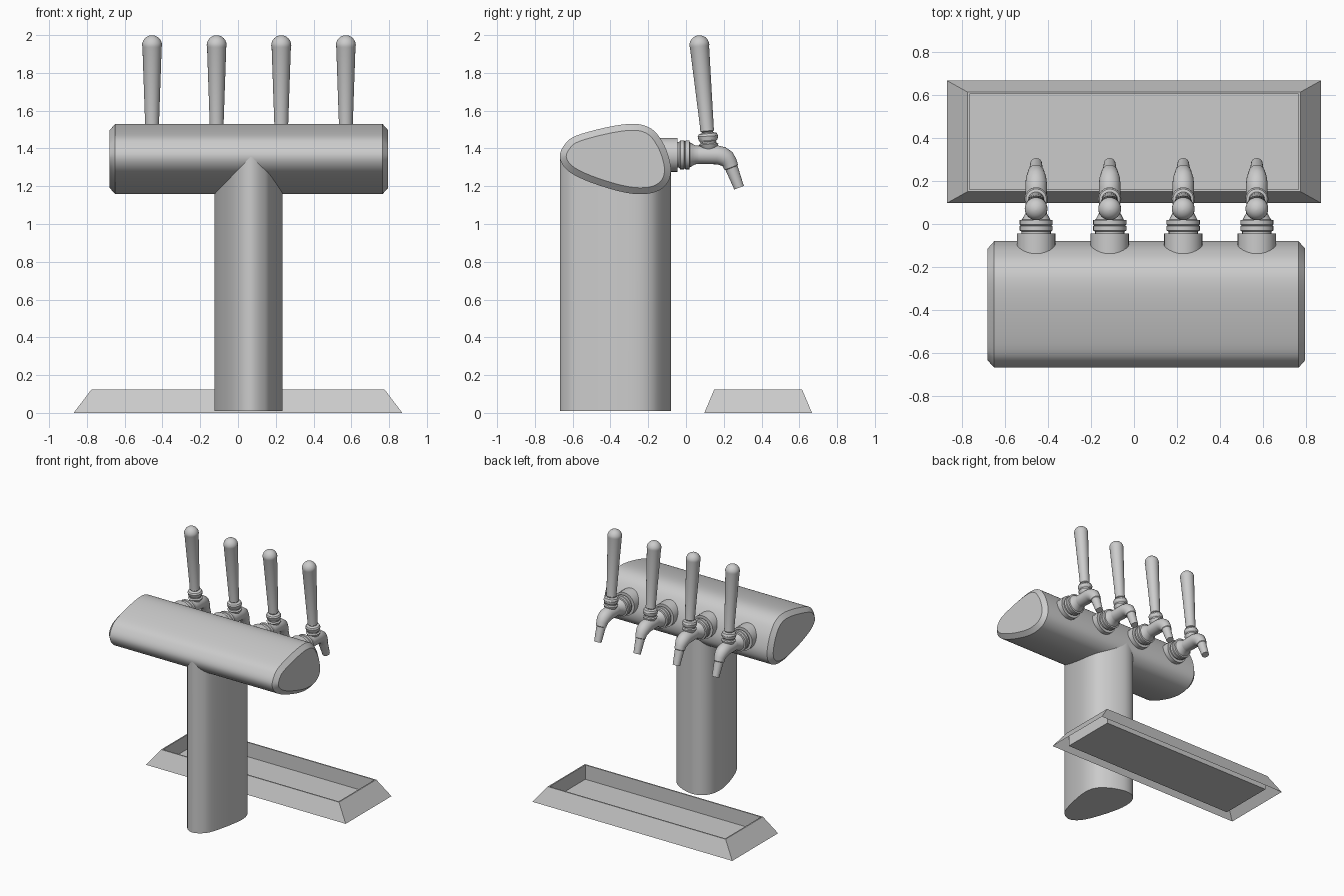
import bpy, bmesh, math
from mathutils import Vector

if "Cube" in bpy.data.objects:
    bpy.data.objects.remove(bpy.data.objects["Cube"])


def loft(name, rings, cap_start=True, cap_end=True, recalc=True):
    """Skin a list of equal-length vertex rings into a smooth-shaded object."""
    bm = bmesh.new()
    loops = [[bm.verts.new(p) for p in ring] for ring in rings]
    n = len(loops[0])
    for a, b in zip(loops, loops[1:]):
        for i in range(n):
            j = (i + 1) % n
            bm.faces.new((a[i], a[j], b[j], b[i]))
    if cap_start:
        bm.faces.new(loops[0][::-1])
    if cap_end:
        bm.faces.new(loops[-1])
    if recalc:
        bmesh.ops.recalc_face_normals(bm, faces=bm.faces)
    mesh = bpy.data.meshes.new(name)
    bm.to_mesh(mesh)
    bm.free()
    ob = bpy.data.objects.new(name, mesh)
    bpy.context.collection.objects.link(ob)
    bpy.ops.object.select_all(action='DESELECT')
    ob.select_set(True)
    bpy.context.view_layer.objects.active = ob
    bpy.ops.object.shade_smooth_by_angle(angle=math.radians(28))
    return ob


def smooth_loop(pts, steps=5):
    """Closed Catmull-Rom curve through 2D points."""
    out, n = [], len(pts)
    for i in range(n):
        a, b, c, d = (Vector(pts[(i + k) % n]) for k in (-1, 0, 1, 2))
        for s in range(steps):
            t = s / steps
            out.append(0.5 * (2 * b + (c - a) * t + (2 * a - 5 * b + 4 * c - d) * t * t
                              + (3 * b - a - 3 * c + d) * t ** 3))
    return out


def inset(pts, d):
    """Move a clockwise 2D loop inward by d."""
    n, out = len(pts), []
    for i in range(n):
        t = (pts[(i + 1) % n] - pts[i - 1]).normalized()
        out.append(pts[i] + Vector((t.y, -t.x)) * d)
    return out


def tube(name, path, seg=24):
    """Round tube in the YZ plane; path entries are (y, z, radius)."""
    rings = []
    for i, (y, z, r) in enumerate(path):
        p, q = path[max(i - 1, 0)], path[min(i + 1, len(path) - 1)]
        t = Vector((0, q[0] - p[0], q[1] - p[1])).normalized()
        side, up = Vector((1, 0, 0)), Vector((0, -t.z, t.y))
        rings.append([Vector((0, y, z)) + r * (side * math.cos(a) + up * math.sin(a))
                      for a in (2 * math.pi * k / seg for k in range(seg))])
    return loft(name, rings)


# Teardrop section (y, z) shared by the crossbar and the column
section = smooth_loop([
    (-0.668, 1.355), (-0.643, 1.42), (-0.58, 1.468), (-0.405, 1.515), (-0.267, 1.53),
    (-0.18, 1.502), (-0.125, 1.435), (-0.092, 1.357), (-0.08, 1.28), (-0.1, 1.215),
    (-0.16, 1.17), (-0.257, 1.158), (-0.38, 1.18), (-0.537, 1.233), (-0.632, 1.288)])
small = inset(section, 0.034)

# Crossbar with chamfered ends
loft("crossbar", [[(x, p.x, p.y) for p in loop] for x, loop in
                  ((-0.68, small), (-0.65, section), (0.765, section), (0.795, small))])

# Column: same section turned upright, top mitred inside the crossbar
plan = [(-0.125 + (p.y - 1.158) * 0.968, p.x) for p in section]
loft("column", [[(x, y, 0.01) for x, y in plan],
                [(x, y, 1.355 - (y + 0.668) * 0.127) for x, y in plan]])


# Drip tray: sloped skirt, thin rim, sunken floor
def rect(hx, y0, y1, z):
    return [(-hx, y0, z), (hx, y0, z), (hx, y1, z), (-hx, y1, z)]


loft("drip_tray", [rect(0.87, 0.097, 0.667, 0), rect(0.775, 0.15, 0.614, 0.125),
                   rect(0.765, 0.16, 0.604, 0.125), rect(0.765, 0.16, 0.604, 0.012)],
     cap_start=False, recalc=False)

# Tap parts, modelled once at x = 0
ZC = 1.366
parts = [
    tube("tap_shank", [(y, ZC, r) for y, r in (
        (-0.16, 0.09), (-0.045, 0.09), (-0.045, 0.068), (-0.036, 0.068), (-0.03, 0.077),
        (-0.01, 0.077), (-0.006, 0.072), (-0.002, 0.077), (0.018, 0.077), (0.02, 0.066),
        (0.035, 0.058), (0.05, 0.05), (0.07, 0.048))]),
    tube("tap_spout", [
        (0.05, ZC, 0.048), (0.165, ZC, 0.05), (0.19, 1.36, 0.05), (0.215, 1.345, 0.047),
        (0.23, 1.325, 0.041), (0.24, 1.30, 0.038), (0.241, 1.297, 0.034),
        (0.281, 1.192, 0.027)]),
    tube("tap_stem", [
        (0.12, 1.36, 0.012), (0.12, 1.415, 0.05), (0.119, 1.422, 0.052), (0.119, 1.428, 0.042),
        (0.118, 1.436, 0.042), (0.117, 1.445, 0.05), (0.116, 1.465, 0.054),
        (0.115, 1.478, 0.048), (0.114, 1.484, 0.03), (0.112, 1.51, 0.03)]),
]
# Handle with a rounded end, leaning back a little
base, top = Vector((0.113, 1.487)), Vector((0.066, 1.999))
axis = (top - base).normalized()
length = (top - base).length
shape = [(0, 0.03), (0.006, 0.037), (0.022, 0.036), (length - 0.06, 0.051), (length - 0.053, 0.053)]
shape += [(length - 0.053 + 0.053 * math.sin(a), 0.053 * math.cos(a))
          for a in (math.radians(d) for d in (15, 30, 45, 60, 75, 88))]
parts.append(tube("tap_handle", [(*(base + axis * t), r) for t, r in shape]))

# Four taps in a row
for part in parts:
    part.location.x = -0.455
    for i in range(1, 4):
        copy = part.copy()
        copy.location.x = -0.455 + 0.342 * i
        bpy.context.collection.objects.link(copy)
